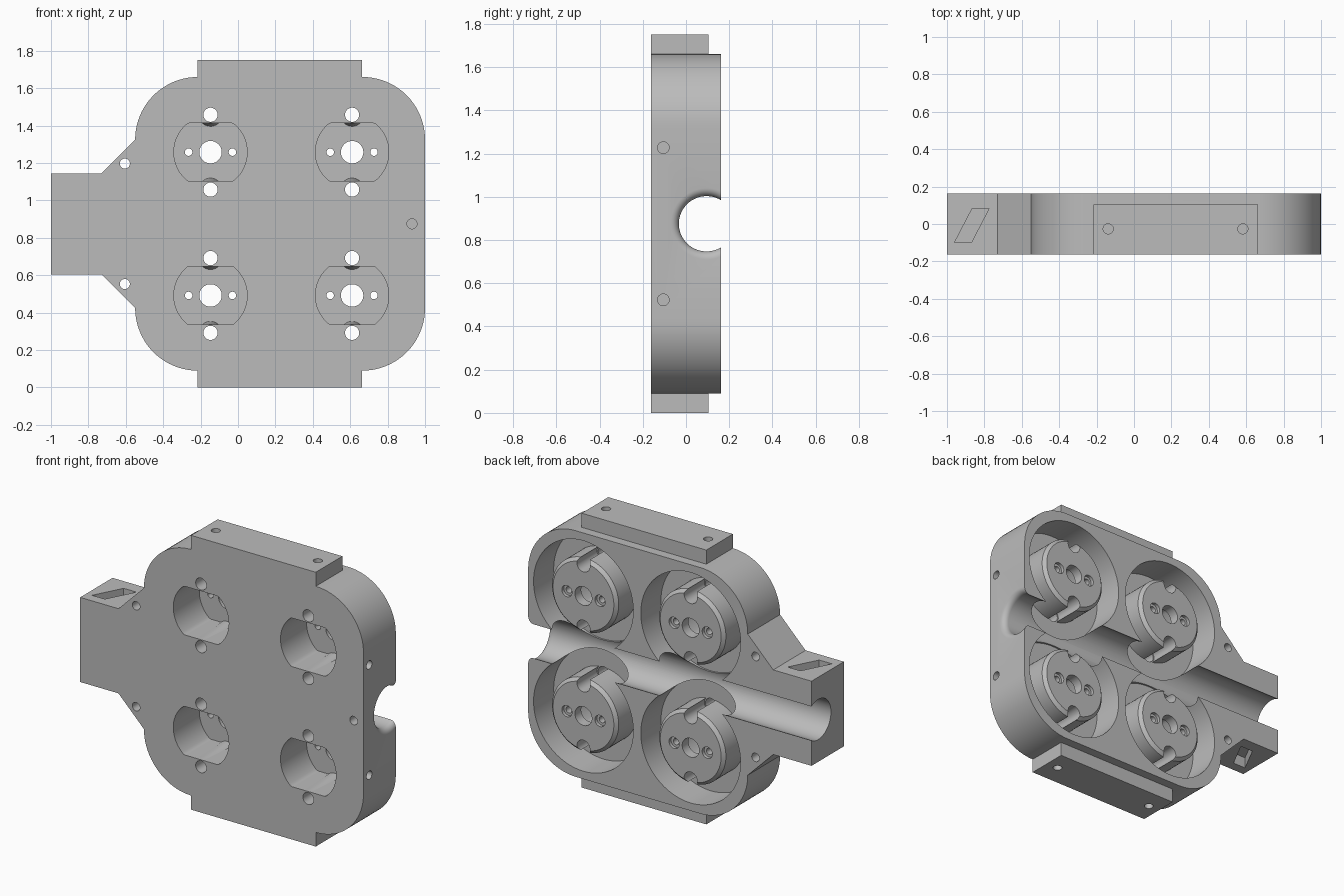
import bpy, bmesh, math

if "Cube" in bpy.data.objects:
    bpy.data.objects.remove(bpy.data.objects["Cube"], do_unlink=True)

BACK, FRONT, MID = 0.163, -0.163, 0.875
FLOOR = -0.04
SEATS = [(x, MID + s * 0.383) for x in (-0.147, 0.61) for s in (1, -1)]


def place(axis, a, u, v):
    """Map an along-axis value and two cross values to x, y, z."""
    return {"x": (a, u, v), "y": (u, a, v), "z": (u, v, a)}[axis]


def loft(bm, rings):
    rows = [[bm.verts.new(p) for p in ring] for ring in rings]
    n = len(rows[0])
    for r0, r1 in zip(rows, rows[1:]):
        for i in range(n):
            j = (i + 1) % n
            bm.faces.new((r0[i], r0[j], r1[j], r1[i]))
    bm.faces.new(rows[0][::-1])
    bm.faces.new(rows[-1])


def lathe(bm, axis, centre, profile, segments=64):
    """Solid of revolution; profile holds (along, radius) pairs."""
    turn = [math.tau * (i + 0.5) / segments for i in range(segments)]
    loft(bm, [[place(axis, a, centre[0] + r * math.cos(t), centre[1] + r * math.sin(t))
               for t in turn] for a, r in profile])


def rod(bm, axis, centre, lo, hi, radius, segments=32):
    lathe(bm, axis, centre, [(lo, radius), (hi, radius)], segments)


def prism(bm, axis, points, lo, hi):
    loft(bm, [[place(axis, a, u, v) for u, v in points] for a in (lo, hi)])


def solid(name, fill):
    bm = bmesh.new()
    fill(bm)
    bmesh.ops.recalc_face_normals(bm, faces=bm.faces)
    mesh = bpy.data.meshes.new(name)
    bm.to_mesh(mesh)
    bm.free()
    obj = bpy.data.objects.new(name, mesh)
    bpy.context.collection.objects.link(obj)
    return obj


def combine(target, operation, name, fill):
    """Apply one boolean step and discard the helper."""
    helper = solid(name, fill)
    helper.hide_render = True
    mod = target.modifiers.new(name, "BOOLEAN")
    mod.operation, mod.solver, mod.object = operation, "EXACT", helper
    bpy.context.view_layer.objects.active = target
    bpy.ops.object.modifier_apply(modifier=mod.name)
    bpy.data.objects.remove(helper, do_unlink=True)


# Plate outline: rounded square with a tapered neck
def outline():
    r = 0.335
    def corner(cx, cz, start):
        steps = [math.radians(start - 90 * i / 20) for i in range(21)]
        return [(cx + r * math.cos(t), cz + r * math.sin(t)) for t in steps]
    upper = [(-1, 1.145), (-0.73, 1.145)] + corner(-0.215, 1.325, 180) + corner(0.665, 1.325, 90)
    return upper + [(x, 2 * MID - z) for x, z in reversed(upper)]


body = solid("housing", lambda bm: prism(bm, "y", outline(), FRONT, BACK))


# Mounting tabs at top and bottom
def tabs(bm):
    prism(bm, "y", [(-0.217, 0), (0.663, 0), (0.663, 1.75), (-0.217, 1.75)], FRONT, 0.105)


combine(body, "UNION", "tabs", tabs)


# Round pockets open to the back
def pockets(bm):
    for c in SEATS:
        lathe(bm, "y", c, [(FLOOR, 0.352), (0.3, 0.352)], 96)


combine(body, "DIFFERENCE", "pockets", pockets)


# Cable channel with a rounded mouth
def channel(bm):
    mouth = [(0.963 + 0.037 * math.sin(t), 0.165 - 0.037 * math.cos(t))
             for t in (math.radians(15 * i) for i in range(7))]
    lathe(bm, "x", (0.095, MID), [(-1.1, 0.128)] + mouth + [(1.1, 0.165)], 96)


combine(body, "DIFFERENCE", "channel", channel)


# Chamfered bosses standing in the pockets
def bosses(bm):
    for c in SEATS:
        lathe(bm, "y", c, [(-0.08, 0.235), (0.143, 0.235), (BACK, 0.215)])


combine(body, "UNION", "bosses", bosses)


# Front recesses: circles with flat top and bottom, ribbed around the screws
def recess(bm):
    for x, z in SEATS:
        ring = []
        for i in range(96):
            t = math.tau * (i + 0.5) / 96
            ring.append((x + 0.196 * math.cos(t),
                         z + max(-0.155, min(0.155, 0.196 * math.sin(t)))))
        prism(bm, "y", ring, -0.3, 0.1)


def screw_ribs(bm):
    for x, z in SEATS:
        for s in (1, -1):
            lathe(bm, "y", (x, z + s * 0.2), [(-0.35, 0.033), (0.15, 0.065)], 32)


recess_cutter = solid("recess_cutter", recess)
combine(recess_cutter, "DIFFERENCE", "screw_ribs", screw_ribs)
recess_cutter.hide_render = True
mod = body.modifiers.new("recess", "BOOLEAN")
mod.operation, mod.solver, mod.object = "DIFFERENCE", "EXACT", recess_cutter
bpy.context.view_layer.objects.active = body
bpy.ops.object.modifier_apply(modifier=mod.name)
bpy.data.objects.remove(recess_cutter, do_unlink=True)


# Screw holes, boss grooves and stepped pin holes
def boss_holes(bm):
    for x, z in SEATS:
        rod(bm, "y", (x, z), -0.05, 0.3, 0.06)
        for s in (1, -1):
            lathe(bm, "y", (x, z + s * 0.2),
                  [(-0.3, 0.038), (FLOOR, 0.038), (FLOOR, 0.046), (0.3, 0.046)], 32)
            lathe(bm, "y", (x + s * 0.117, z),
                  [(-0.05, 0.02), (0.142, 0.02), (0.142, 0.036), (0.3, 0.036)], 32)


combine(body, "DIFFERENCE", "boss_holes", boss_holes)


# Fixing holes and slanted strap slots
def fixings(bm):
    rod(bm, "y", (0.93, MID), -0.3, -0.08, 0.027)
    slot = [(-0.96, -0.1), (-0.87, -0.1), (-0.775, 0.083), (-0.865, 0.083)]
    for s in (1, -1):
        rod(bm, "y", (-0.605, MID + s * 0.322), -0.3, 0.3, 0.027)
        rod(bm, "x", (-0.105, MID + s * 0.352), 0.86, 1.1, 0.027)
        for x in (-0.138, 0.582):
            rod(bm, "z", (x, -0.026), *sorted((MID + s * 0.77, MID + s)), 0.027)
        prism(bm, "z", slot, *sorted((MID + s * 0.2, MID + s * 0.4)))


combine(body, "DIFFERENCE", "fixings", fixings)

# One plain grey
grey = bpy.data.materials.new("plain_grey")
grey.use_nodes = True
colour = (0.5, 0.5, 0.5, 1)
grey.diffuse_color = colour
grey.node_tree.nodes["Principled BSDF"].inputs["Base Color"].default_value = colour
body.data.materials.clear()
body.data.materials.append(grey)
for face in body.data.polygons:
    face.material_index = 0

bpy.ops.object.select_all(action="DESELECT")
body.select_set(True)
bpy.context.view_layer.objects.active = body
bpy.ops.object.shade_smooth_by_angle(angle=math.radians(30))
